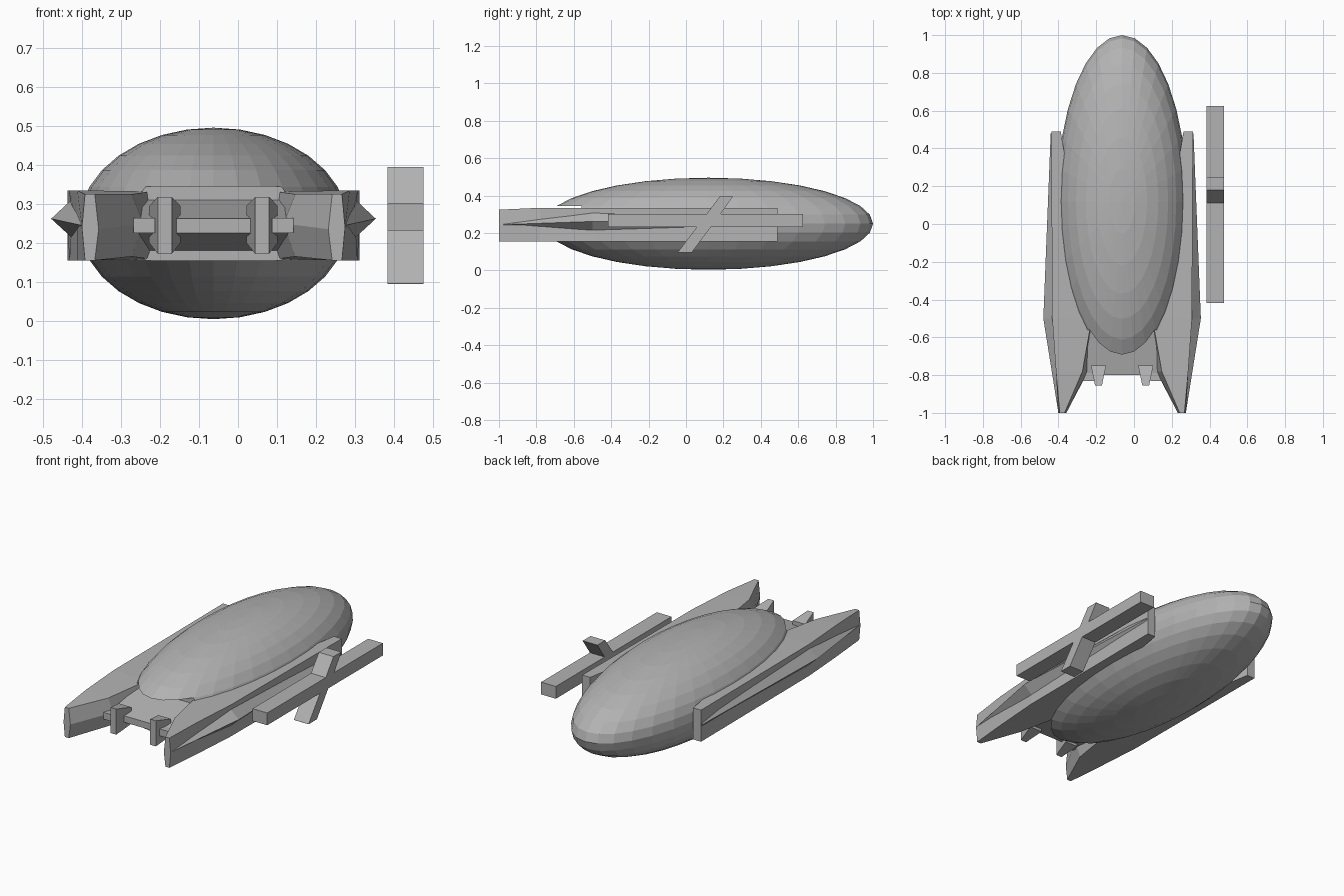
import bpy, bmesh
from mathutils import Vector

old = bpy.data.objects.get("Cube")
if old:
    bpy.data.objects.remove(old)

MID = -0.063  # centre line of the hull

grey = bpy.data.materials.new("hull grey")
grey.use_nodes = True
grey.diffuse_color = (0.45, 0.45, 0.45, 1)
grey.node_tree.nodes["Principled BSDF"].inputs["Base Color"].default_value = (0.45, 0.45, 0.45, 1)


def finish(name, bm):
    bmesh.ops.recalc_face_normals(bm, faces=bm.faces)
    mesh = bpy.data.meshes.new(name)
    bm.to_mesh(mesh)
    bm.free()
    mesh.materials.append(grey)
    obj = bpy.data.objects.new(name, mesh)
    bpy.context.collection.objects.link(obj)
    return obj


def loft(name, sections, side=1, mid=MID):
    """Join cross-sections (y, [(offset, z), ...]) into a closed solid."""
    bm = bmesh.new()
    rings = [[bm.verts.new((mid + side * u, y, z)) for u, z in pts] for y, pts in sections]
    n = len(rings[0])
    for a, b in zip(rings, rings[1:]):
        for i in range(n):
            j = (i + 1) % n
            bm.faces.new((a[i], a[j], b[j], b[i]))
    bm.faces.new(rings[0])
    bm.faces.new(rings[-1])
    return finish(name, bm)


def rect(u0, u1, z0, z1):
    return [(u0, z0), (u1, z0), (u1, z1), (u0, z1)]


# Flattened saucer body
bm = bmesh.new()
bmesh.ops.create_uvsphere(bm, u_segments=32, v_segments=16, radius=1)
bmesh.ops.scale(bm, vec=Vector((0.345, 0.88, 0.246)), verts=bm.verts)
bmesh.ops.translate(bm, vec=Vector((MID, 0.12, 0.25)), verts=bm.verts)
saucer = finish("saucer", bm)

# Recess under the front lip of the saucer
cutter = loft("recess_cutter", [(-0.9, rect(-0.5, 0.5, 0.155, 0.345)),
                                (-0.56, rect(-0.5, 0.5, 0.155, 0.345))])
cutter.hide_render = True
cutter.hide_viewport = True
cut = saucer.modifiers.new("recess", "BOOLEAN")
cut.operation = "DIFFERENCE"
cut.solver = "EXACT"
cut.object = cutter

# Wedge deck between the side pods
loft("deck", [(-0.8, rect(-0.19, 0.19, 0.225, 0.262)),
              (-0.56, rect(-0.22, 0.22, 0.18, 0.31)),
              (0.2, rect(-0.22, 0.22, 0.18, 0.31))])

for side, label in ((1, "left"), (-1, "right")):
    # Long pod with a pointed prow
    loft(label + "_pod", [
        (-1.0, [(0.295, 0.235), (0.305, 0.155), (0.33, 0.155), (0.338, 0.24), (0.33, 0.325), (0.305, 0.325)]),
        (-0.78, [(0.18, 0.25), (0.21, 0.165), (0.35, 0.155), (0.35, 0.24), (0.35, 0.335), (0.21, 0.325)]),
        (-0.5, [(0.15, 0.25), (0.16, 0.158), (0.37, 0.155), (0.365, 0.24), (0.37, 0.335), (0.16, 0.332)]),
        (0.49, [(0.325, 0.25), (0.325, 0.155), (0.375, 0.155), (0.375, 0.24), (0.375, 0.335), (0.325, 0.335)]),
    ], side)
    # Ridge along the outer side
    loft(label + "_ridge", [
        (-0.99, [(0.32, 0.235), (0.339, 0.245), (0.32, 0.255)]),
        (-0.5, [(0.355, 0.205), (0.417, 0.262), (0.355, 0.32)]),
        (0.48, [(0.365, 0.215), (0.378, 0.25), (0.365, 0.28)]),
    ], side)
    # Tapered post and small block on the deck edge
    loft(label + "_post", [(-0.855, rect(0.107, 0.143, 0.172, 0.318)),
                           (-0.75, rect(0.085, 0.165, 0.2, 0.295))], side)
    loft(label + "_block", [(-0.83, rect(0.15, 0.205, 0.225, 0.264)),
                            (-0.72, rect(0.15, 0.205, 0.225, 0.264))], side)

# Detached cross: long beam and slanted bar
loft("cross_beam", [(-0.418, rect(0.384, 0.477, 0.232, 0.302)),
                    (0.625, rect(0.384, 0.477, 0.232, 0.302))], mid=0)
loft("cross_bar", [(-0.045, [(0.384, 0.095), (0.477, 0.095), (0.477, 0.096), (0.384, 0.096)]),
                   (0.03, rect(0.384, 0.477, 0.095, 0.195)),
                   (0.18, rect(0.384, 0.477, 0.295, 0.395)),
                   (0.25, rect(0.384, 0.477, 0.394, 0.395))], mid=0)
